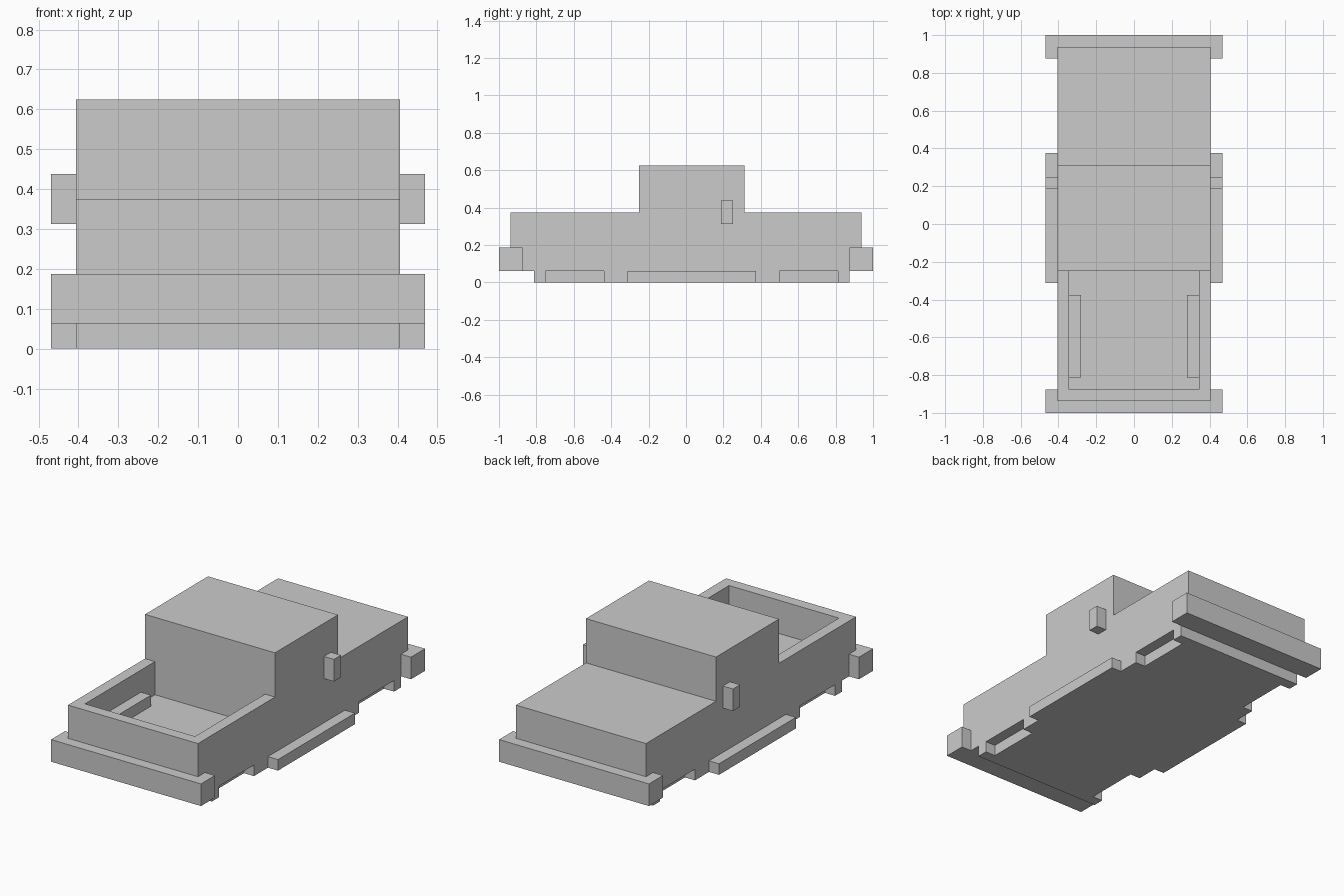
import bpy, bmesh

if "Cube" in bpy.data.objects:
    bpy.data.objects.remove(bpy.data.objects["Cube"])

U = 1 / 16  # the model sits on a 1/16 grid; all sizes below are in grid steps


def make_object(name, bm):
    bmesh.ops.recalc_face_normals(bm, faces=bm.faces)
    mesh = bpy.data.meshes.new(name)
    bm.to_mesh(mesh)
    bm.free()
    obj = bpy.data.objects.new(name, mesh)
    bpy.context.collection.objects.link(obj)
    return obj


def box(name, x, y, z):
    """Box from (min, max) ranges in grid steps."""
    bm = bmesh.new()
    bmesh.ops.create_cube(bm, size=1)
    for v in bm.verts:
        v.co = [r[1 if c > 0 else 0] * U for c, r in zip(v.co, (x, y, z))]
    return make_object(name, bm)


def side_extrusion(name, profile, half_width):
    """Extrude a (y, z) side profile across the width."""
    bm = bmesh.new()
    face = bm.faces.new([bm.verts.new((-half_width * U, y * U, z * U)) for y, z in profile])
    ext = bmesh.ops.extrude_face_region(bm, geom=[face])
    verts = [g for g in ext["geom"] if isinstance(g, bmesh.types.BMVert)]
    bmesh.ops.translate(bm, verts=verts, vec=(2 * half_width * U, 0, 0))
    return make_object(name, bm)


def cut(target, cutter):
    cutter.hide_render = True
    mod = target.modifiers.new(cutter.name, "BOOLEAN")
    mod.operation, mod.solver, mod.object = "DIFFERENCE", "EXACT", cutter
    bpy.context.view_layer.objects.active = target
    bpy.ops.object.modifier_apply(modifier=mod.name)
    bpy.data.objects.remove(cutter)


# Body shell with cabin
body = side_extrusion("body", [
    (-15, 1), (-13, 1), (-13, 0), (14, 0), (14, 1), (15, 1),
    (15, 6), (5, 6), (5, 10), (-4, 10), (-4, 6), (-15, 6)], 6.5)

# Open cargo bed
cut(body, box("bed_cutter", (-5.5, 5.5), (-14, -4), (3, 8)))

# Wheel recesses along the lower edge
for s in (-1, 1):
    for y in ((-12, -7), (8, 13)):
        cut(body, box("recess_cutter", sorted((5.5 * s, 8 * s)), y, (-1, 1)))

# Bumpers
box("front_bumper", (-7.5, 7.5), (-16, -14), (1, 3))
box("rear_bumper", (-7.5, 7.5), (14, 16), (1, 3))

# Paired side parts
for side, s in (("left", -1), ("right", 1)):
    box(side + "_step", sorted((6.5 * s, 7.5 * s)), (-5, 6), (0, 1))
    box(side + "_mirror", sorted((6.5 * s, 7.5 * s)), (3, 4), (5, 7))
    box(side + "_bed_wheel_arch", sorted((4.5 * s, 5.5 * s)), (-13, -6), (3, 4))
